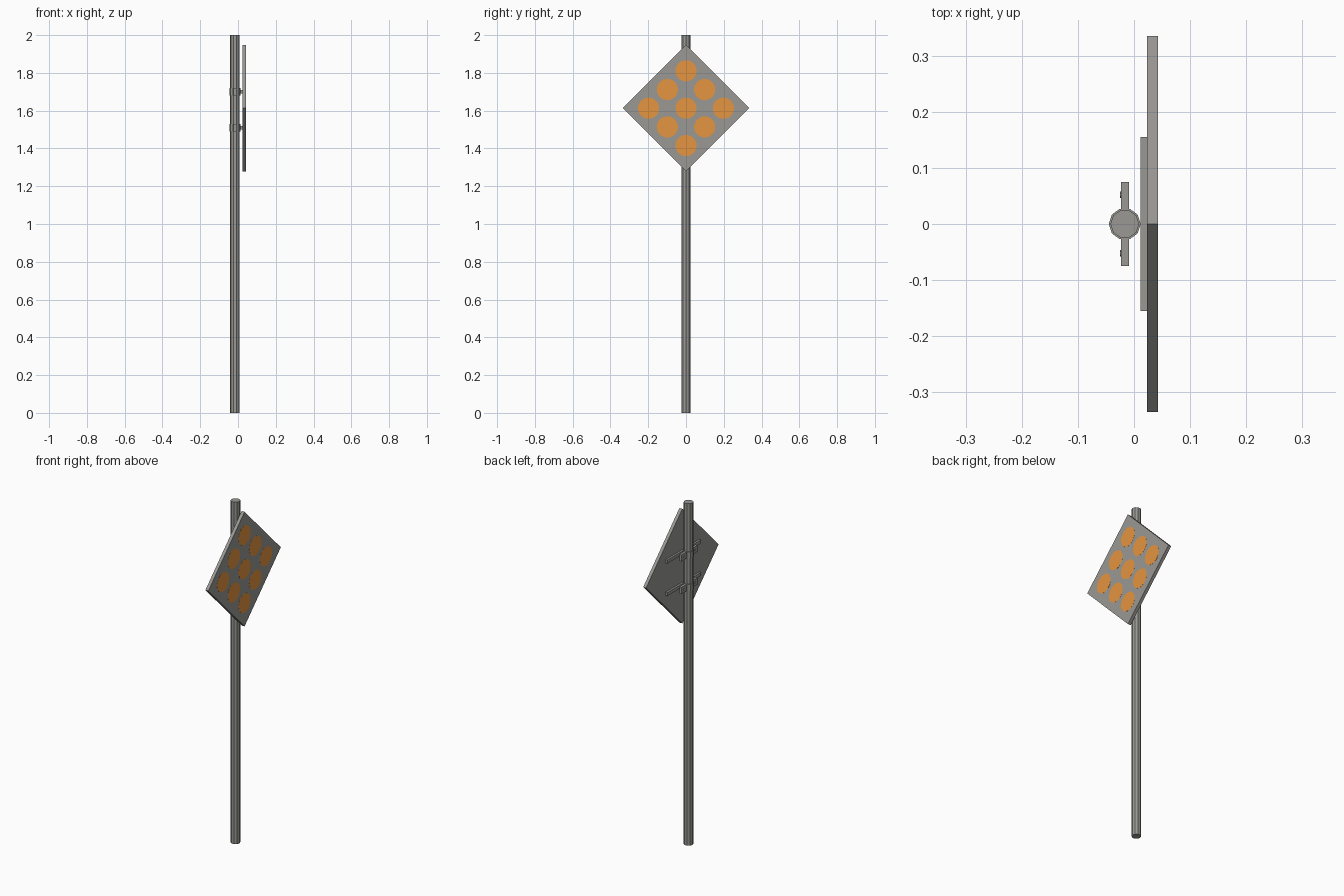
import bpy
from math import radians, pi, sqrt

cube = bpy.data.objects.get("Cube")
if cube:
    bpy.data.objects.remove(cube, do_unlink=True)


def material(name, rgb):
    m = bpy.data.materials.new(name)
    m.use_nodes = True
    m.diffuse_color = (*rgb, 1)
    bsdf = next(n for n in m.node_tree.nodes if n.type == 'BSDF_PRINCIPLED')
    bsdf.inputs["Base Color"].default_value = (*rgb, 1)
    bsdf.inputs["Roughness"].default_value = 0.7
    return m


GREY = material("metal grey", (0.32, 0.315, 0.295))
ORANGE = material("reflector orange", (0.78, 0.30, 0.05))


def finish(name, mat):
    ob = bpy.context.object
    ob.name = name
    ob.data.materials.append(mat)
    return ob


def box(name, center, size, mat=GREY, tilt=0):
    bpy.ops.mesh.primitive_cube_add(size=1, location=center, rotation=(tilt, 0, 0))
    bpy.context.object.scale = size
    return finish(name, mat)


def cylinder(name, center, radius, depth, sides, mat=GREY, turn=(0, 0, 0)):
    bpy.ops.mesh.primitive_cylinder_add(vertices=sides, radius=radius, depth=depth,
                                        location=center, rotation=turn)
    return finish(name, mat)


POLE_X = -0.0165
SIGN_Z = 1.613
ALONG_X = (0, pi / 2, 0)

# Ten-sided post, with a corner pointing along x
cylinder("pole", (POLE_X, 0, 1), 0.0255, 2, 10, turn=(0, 0, pi / 2))

# Diamond board
side = 0.335 * sqrt(2)
box("sign_board", (0.033, 0, SIGN_Z), (0.019, side, side), tilt=radians(45))

# Nine round reflectors, three by three on the diamond's own axes
for i in (-1, 0, 1):
    for j in (-1, 0, 1):
        spot = (0.0422, 0.099 * (i + j), SIGN_Z + 0.099 * (i - j))
        cylinder("reflector", spot, 0.056, 0.0016, 32, ORANGE, ALONG_X)

# Two clamps holding the board to the post
for label, z in (("upper", 1.70), ("lower", 1.51)):
    box(label + "_rail", (0.0177, 0, z), (0.0115, 0.31, 0.02))
    cylinder(label + "_collar", (POLE_X, 0, z), 0.0285, 0.038, 10, turn=(0, 0, pi / 2))
    for s in (-1, 1):
        box(label + "_clamp_ear", (-0.016, s * 0.05, z), (0.014, 0.05, 0.038))
        cylinder(label + "_bolt", (-0.0235, s * 0.052, z), 0.006, 0.003, 6,
                 turn=ALONG_X)
